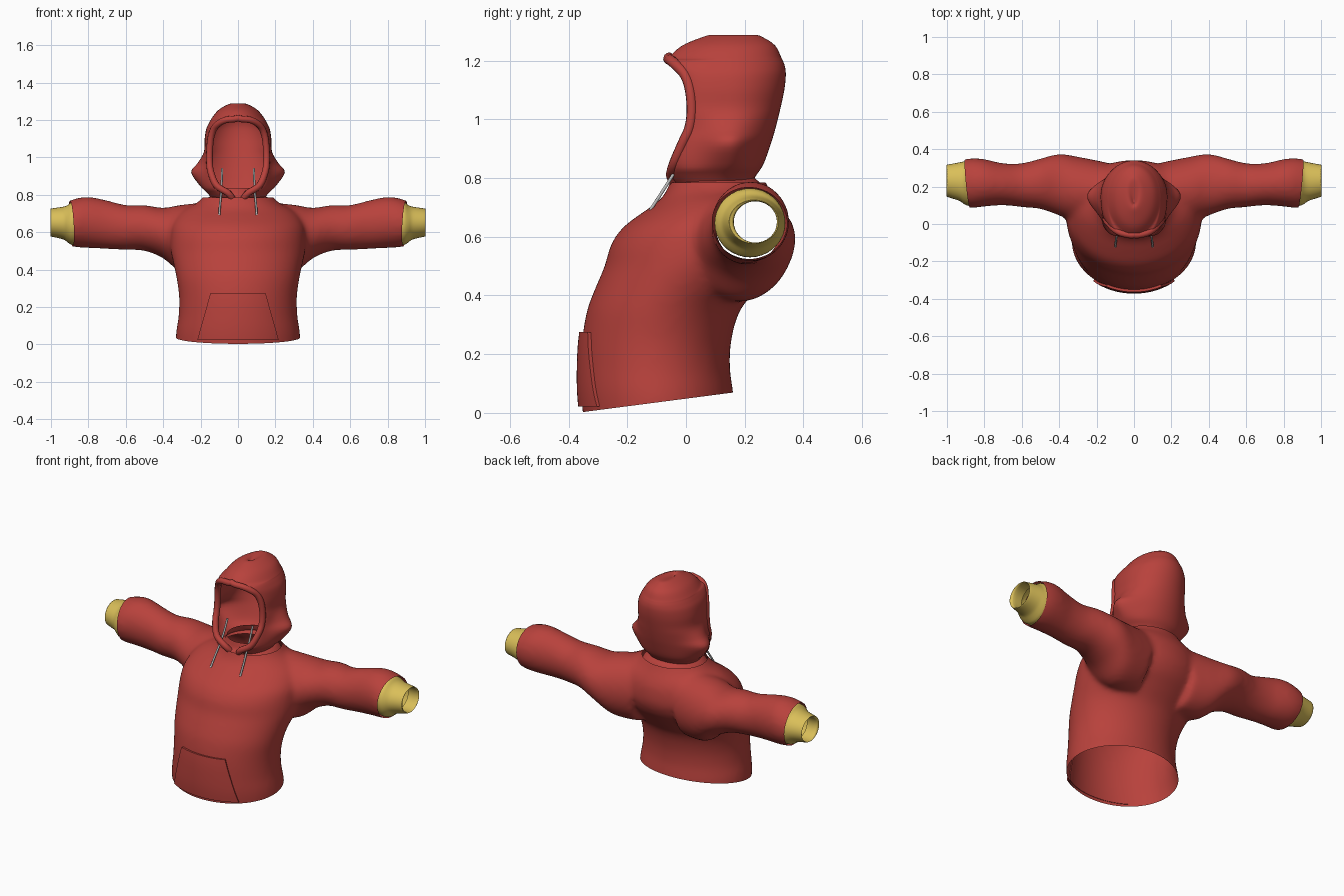
import bpy, bmesh
from math import sin, cos, pi
from mathutils import Vector
from mathutils.bvhtree import BVHTree

if "Cube" in bpy.data.objects:
    bpy.data.objects.remove(bpy.data.objects["Cube"])


def material(name, color):
    m = bpy.data.materials.new(name)
    m.use_nodes = True
    m.diffuse_color = (*color, 1)
    m.node_tree.nodes["Principled BSDF"].inputs["Base Color"].default_value = (*color, 1)
    return m


RED = material("red cloth", (0.48, 0.054, 0.045))
YELLOW = material("yellow knit", (0.70, 0.52, 0.10))
GREY = material("grey cord", (0.50, 0.50, 0.50))


def spline(rows, steps):
    """Smooth rows of numbers by Catmull-Rom interpolation."""
    out = []
    for i in range(len(rows) - 1):
        quad = [rows[max(i - 1, 0)], rows[i], rows[i + 1], rows[min(i + 2, len(rows) - 1)]]
        for k in range(steps):
            t = k / steps
            out.append([b + 0.5 * t * (c - a + t * (2 * a - 5 * b + 4 * c - d + t * (3 * (b - c) + d - a)))
                        for a, b, c, d in zip(*quad)])
    return out + [list(rows[-1])]


def loft(bm, rings, closed=True, caps=False):
    vs = [[bm.verts.new(p) for p in ring] for ring in rings]
    n = len(vs[0])
    for lo, hi in zip(vs, vs[1:]):
        for i in range(n if closed else n - 1):
            j = (i + 1) % n
            bm.faces.new((lo[i], lo[j], hi[j], hi[i]))
    if caps:
        bm.faces.new(vs[0][::-1])
        bm.faces.new(vs[-1])


def finish(name, bm, mat):
    bmesh.ops.recalc_face_normals(bm, faces=bm.faces[:])
    mesh = bpy.data.meshes.new(name)
    bm.to_mesh(mesh)
    bm.free()
    mesh.materials.append(mat)
    for p in mesh.polygons:
        p.use_smooth = True
    ob = bpy.data.objects.new(name, mesh)
    bpy.context.collection.objects.link(ob)
    return ob


def cord(name, points, radius, mat):
    cu = bpy.data.curves.new(name, "CURVE")
    cu.dimensions = "3D"
    cu.bevel_depth = radius
    cu.bevel_resolution = 3
    cu.use_fill_caps = True
    sp = cu.splines.new("POLY")
    sp.points.add(len(points) - 1)
    for p, co in zip(sp.points, points):
        p.co = (*co, 1)
    sp.use_smooth = True
    cu.materials.append(mat)
    ob = bpy.data.objects.new(name, cu)
    bpy.context.collection.objects.link(ob)


def level_ring(row, n=48):
    z, front, back, half = row
    mid, deep = (front + back) / 2, (back - front) / 2
    return [(half * cos(2 * pi * i / n), mid + deep * sin(2 * pi * i / n), z) for i in range(n)]


def sleeve_ring(row, side, n=36):
    x, z0, z1, y0, y1 = row
    return [(side * x, (y0 + y1) / 2 + (y1 - y0) / 2 * cos(2 * pi * i / n),
             (z0 + z1) / 2 + (z1 - z0) / 2 * sin(2 * pi * i / n)) for i in range(n)]


# Body: height, front, back, half width
torso_rows = [(-.10, -.34, .165, .33), (.05, -.357, .163, .332), (.15, -.359, .15, .318),
              (.25, -.354, .155, .315), (.35, -.337, .185, .328), (.43, -.307, .25, .345),
              (.50, -.277, .31, .36), (.57, -.257, .34, .362), (.63, -.217, .34, .355),
              (.68, -.152, .33, .33), (.72, -.095, .31, .29), (.76, -.065, .285, .215),
              (.83, -.04, .25, .15)]
# Sleeve: distance from the middle, bottom, top, front, back
sleeve_rows = [(.15, .38, .76, .02, .33), (.30, .385, .747, .01, .36), (.40, .46, .73, .045, .375),
               (.50, .50, .745, .08, .35), (.60, .505, .745, .09, .325), (.70, .51, .77, .10, .325),
               (.80, .515, .789, .093, .347), (.87, .52, .779, .086, .352), (.95, .54, .75, .10, .335)]
bm = bmesh.new()
loft(bm, [level_ring(r) for r in spline(torso_rows, 4)], caps=True)
for side in (1, -1):
    loft(bm, [sleeve_ring(r, side) for r in spline(sleeve_rows, 4)], caps=True)
body = finish("body", bm, RED)

# Melt torso and sleeves into one cloth surface
rem = body.modifiers.new("melt", "REMESH")
rem.mode = "VOXEL"
rem.voxel_size = 0.015
smo = body.modifiers.new("relax", "SMOOTH")
smo.factor = 0.5
smo.iterations = 10
dg = bpy.context.evaluated_depsgraph_get()
melted = bpy.data.meshes.new_from_object(body.evaluated_get(dg))
bpy.data.objects.remove(body)
bm = bmesh.new()
bm.from_mesh(melted)
bpy.data.meshes.remove(melted)


def cut(co, no, keep=lambda f: True):
    faces = [f for f in bm.faces if keep(f)]
    geom = set(faces)
    for f in faces:
        geom.update(f.edges, f.verts)
    bmesh.ops.bisect_plane(bm, geom=list(geom), plane_co=co, plane_no=no, clear_outer=True)


# Open the hem, the slanted wrists and the neck
cut((0, -.35, .003), (0, .13, -1))
for side in (1, -1):
    cut((side * .892, .22, .65), (side, -.10, -.06))
cut((0, 0, .785), (0, 0, 1), lambda f: abs(f.calc_center_median().x) < .35)
tree = BVHTree.FromBMesh(bm)
finish("body", bm, RED)

# Front pocket laid on the cloth
bm = bmesh.new()
rows = []
for j in range(13):
    t = j / 12
    half = .218 + (.147 - .218) * t
    row = []
    for i in range(25):
        x, z = half * (i / 12 - 1), .022 + .253 * t
        hit = tree.ray_cast(Vector((x, -2, z)), Vector((0, 1, 0)))[0]
        row.append((x, (hit.y if hit else -.3) - .014, z))
    rows.append(row)
loft(bm, rows, closed=False)
pocket = finish("front_pocket", bm, RED)
if sum(p.normal.y for p in pocket.data.polygons) > 0:
    pocket.data.flip_normals()
sol = pocket.modifiers.new("thickness", "SOLIDIFY")
sol.thickness = 0.016
sol.offset = -1
pocket.modifiers.new("crisp_edges", "EDGE_SPLIT").split_angle = 0.7

# Ribbed cuffs, turned in at the wrist
cuff_rows = [(.865, .53, .765, .098, .338), (.89, .532, .76, .098, .338), (.91, .545, .745, .108, .334),
             (.93, .559, .737, .122, .33), (.96, .568, .732, .133, .324), (.998, .576, .726, .145, .317),
             (1.0, .578, .724, .15, .314), (.99, .58, .721, .162, .31), (.93, .58, .721, .162, .31)]
for side, name in ((1, "left_cuff"), (-1, "right_cuff")):
    bm = bmesh.new()
    loft(bm, [sleeve_ring(r, side) for r in spline(cuff_rows, 3)])
    finish(name, bm, YELLOW)

# Hood: height, front edge, widest depth, back, half width, half opening
hood_rows = [(.78, -.035, .10, .22, .14, .03), (.81, -.05, .11, .24, .165, .055),
             (.85, -.04, .14, .265, .205, .115), (.92, -.01, .15, .29, .25, .145),
             (.97, .012, .15, .305, .215, .152), (1.03, .02, .15, .32, .182, .152),
             (1.10, .014, .15, .335, .178, .146), (1.15, -.002, .15, .34, .17, .130),
             (1.18, -.028, .15, .337, .157, .105), (1.20, -.05, .15, .33, .146, .065),
             (1.21, -.058, .15, .325, .14, 0), (1.25, -.015, .16, .305, .108, 0),
             (1.278, .05, .16, .265, .064, 0), (1.288, .09, .17, .225, .03, 0),
             (1.272, .115, .115, .115, 0, 0)]


def hood_ring(row, n=14):
    z, front, mid, back, half, gap = row
    gap = max(gap, 0)
    core = min(half, .185)
    side = []
    for i in range(2 * n + 1):
        s, c = sin(pi * i / (2 * n)), cos(pi * i / (2 * n))
        start = gap if i <= n else 0
        # the cheeks bulge only near the widest depth
        x = start + (core - start) * s + (half - core) * s ** 6
        side.append((x, mid - (mid - front if i <= n else back - mid) * c, z))
    return side + [(-x, y, z) for x, y, z in side[-2::-1]]


hood = [hood_ring(r) for r in spline(hood_rows, 4)]
bm = bmesh.new()
loft(bm, hood, closed=False)
bmesh.ops.remove_doubles(bm, verts=bm.verts[:], dist=0.0005)
bmesh.ops.dissolve_degenerate(bm, edges=bm.edges[:], dist=0.0001)
finish("hood", bm, RED)

# Rolled hem round the face opening
edge = [r[0] for r in hood if r[0][2] <= 1.2101]
cord("hood_hem", edge + [(-x, y, z) for x, y, z in edge[-2::-1]], .018, RED)

# Collar band joining hood and body
collar_rows = [(.765, -.055, .265, .185), (.785, -.042, .252, .16), (.80, -.03, .235, .135),
               (.835, -.02, .225, .12)]
bm = bmesh.new()
loft(bm, [level_ring(r) for r in spline(collar_rows, 3)])
finish("collar", bm, RED)

# Drawstrings
for side, name in ((1, "left_drawstring"), (-1, "right_drawstring")):
    path = [(.085, .02, .94), (.087, -.01, .87), (.09, -.045, .81), (.096, -.083, .75), (.10, -.122, .69)]
    cord(name, [(side * x, y, z) for x, y, z in spline(path, 4)], .0055, GREY)
